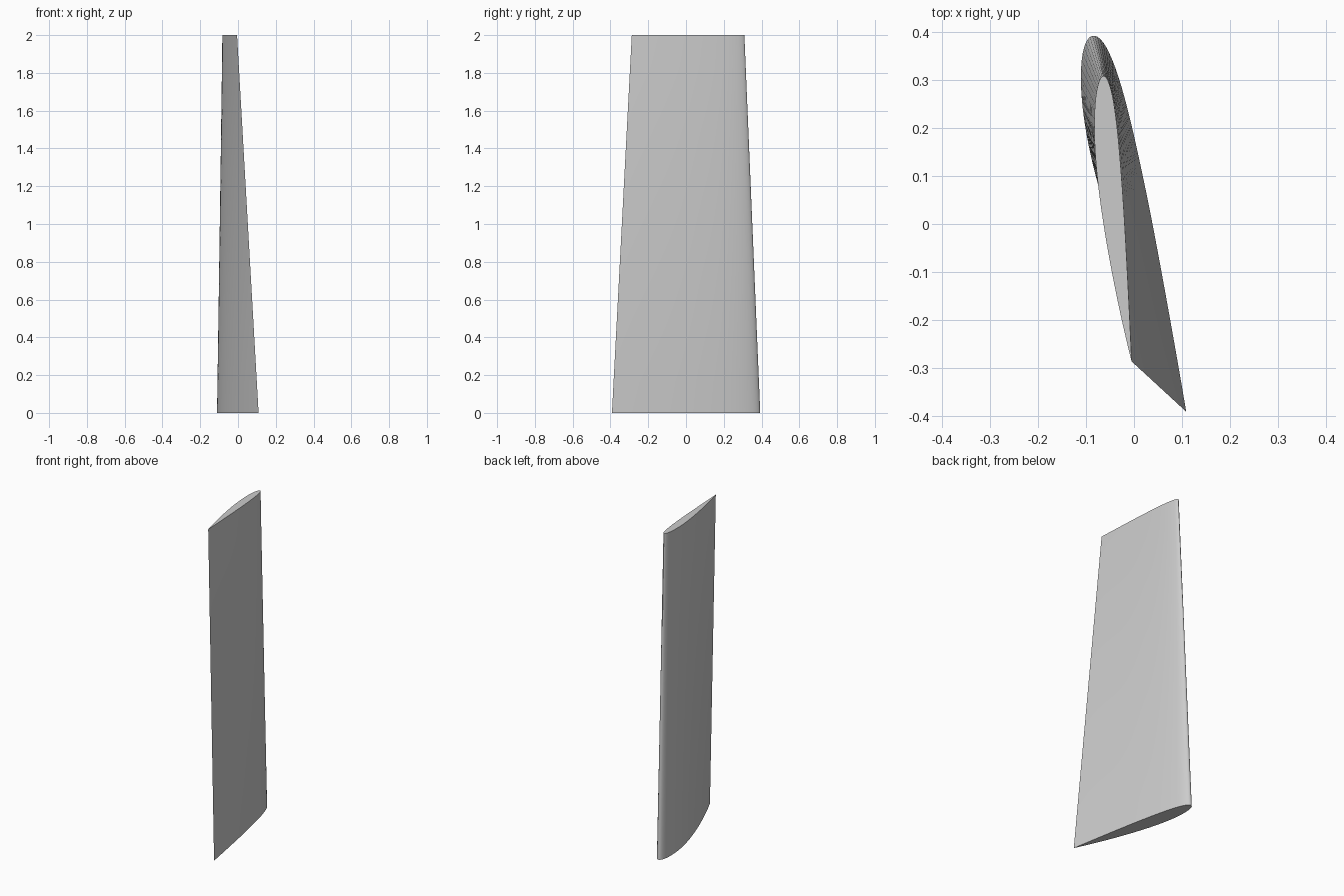
import bpy, bmesh, math
from mathutils import Vector

cube = bpy.data.objects.get("Cube")
if cube:
    bpy.data.objects.remove(cube, do_unlink=True)

HALF = 40       # points along each side of the section
SPANS = 12      # strips from root to tip
HEIGHT = 2.0


def airfoil(lead, trail, thick, camber, peak=0.4):
    """Closed cambered section from trailing edge, over the top, and back below."""
    lead, trail = Vector(lead), Vector(trail)
    chord = trail - lead
    normal = Vector((chord.y, -chord.x))

    def point(s, side):
        t = 5 * thick * (0.2969 * math.sqrt(s) - 0.126 * s - 0.3516 * s**2
                         + 0.2843 * s**3 - 0.1036 * s**4)
        if s < peak:
            c = camber / peak**2 * (2 * peak * s - s * s)
        else:
            c = camber / (1 - peak)**2 * (1 - 2 * peak + 2 * peak * s - s * s)
        return lead + chord * s + normal * (c + side * t)

    stations = [(1 - math.cos(math.pi * i / HALF)) / 2 for i in range(HALF + 1)]
    upper = [point(s, 1) for s in reversed(stations)]
    lower = [point(s, -1) for s in stations[1:-1]]
    return upper + lower


root = airfoil((-0.087, 0.393), (0.109, -0.392), 0.12, 0.02)
tip = airfoil((-0.064, 0.309), (-0.005, -0.287), 0.085, 0.014)

# Blade skin: straight blend from root section to tip section, with flat ends
bm = bmesh.new()
rings = []
for k in range(SPANS + 1):
    f = k / SPANS
    rings.append([bm.verts.new((*a.lerp(b, f), HEIGHT * f)) for a, b in zip(root, tip)])
count = len(root)
for low, high in zip(rings, rings[1:]):
    for i in range(count):
        j = (i + 1) % count
        bm.faces.new((low[i], low[j], high[j], high[i]))
bm.faces.new(rings[0])
bm.faces.new(rings[-1])
bmesh.ops.recalc_face_normals(bm, faces=bm.faces)
mesh = bpy.data.meshes.new("wing_blade")
bm.to_mesh(mesh)
bm.free()

# Plain grey finish
grey = bpy.data.materials.new("light_grey")
grey.use_nodes = True
colour = (0.6, 0.6, 0.6, 1)
grey.diffuse_color = colour
grey.node_tree.nodes["Principled BSDF"].inputs["Base Color"].default_value = colour
mesh.materials.append(grey)

wing = bpy.data.objects.new("wing_blade", mesh)
bpy.context.collection.objects.link(wing)
bpy.ops.object.select_all(action='DESELECT')
wing.select_set(True)
bpy.context.view_layer.objects.active = wing
bpy.ops.object.shade_smooth_by_angle(angle=math.radians(30))
